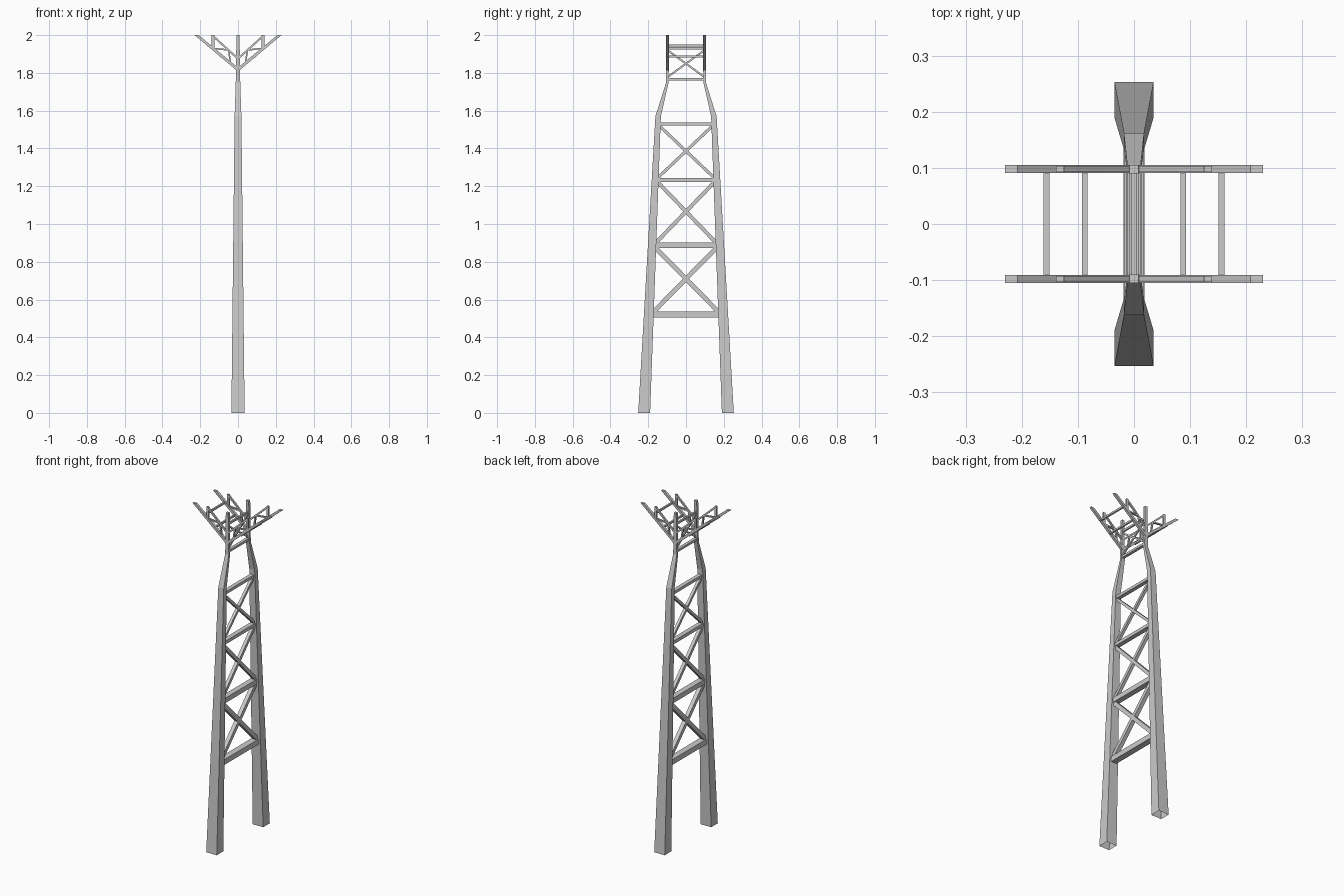
import bpy, bmesh
from mathutils import Vector

cube = bpy.data.objects.get("Cube")
if cube:
    bpy.data.objects.remove(cube, do_unlink=True)

steel = bpy.data.materials.new("grey_steel")
steel.use_nodes = True
grey = (0.6, 0.6, 0.6, 1)
steel.diffuse_color = grey
steel.node_tree.nodes["Principled BSDF"].inputs["Base Color"].default_value = grey


def loft(name, rings, open_start=False):
    """Skin matching rings of points, capping the ends."""
    bm = bmesh.new()
    loops = [[bm.verts.new(p) for p in ring] for ring in rings]
    n = len(loops[0])
    for a, b in zip(loops, loops[1:]):
        for i in range(n):
            j = (i + 1) % n
            bm.faces.new((a[i], a[j], b[j], b[i]))
    bm.faces.new(loops[-1])
    cap = bm.faces.new(loops[0])
    bmesh.ops.recalc_face_normals(bm, faces=bm.faces)
    if open_start:
        bmesh.ops.delete(bm, geom=[cap], context='FACES_ONLY')
    mesh = bpy.data.meshes.new(name)
    bm.to_mesh(mesh)
    bm.free()
    mesh.materials.append(steel)
    obj = bpy.data.objects.new(name, mesh)
    bpy.context.collection.objects.link(obj)
    return obj


def beam(name, start, end, side, width, thick):
    """Rectangular bar; width runs along side, thick across it."""
    start, end = Vector(start), Vector(end)
    side = Vector(side)
    across = (end - start).cross(side).normalized() * thick / 2
    side = side * width / 2
    offsets = (side + across, across - side, -side - across, side - across)
    return loft(name, [[p + o for o in offsets] for p in (start, end)])


X, Y = (1, 0, 0), (0, 1, 0)

# Legs: height, inner y, outer y, half width in x
LEG = [(0, 0.19, 0.253, 0.035), (1.57, 0.133, 0.162, 0.018),
       (1.75, 0.092, 0.105, 0.012), (2.0, 0.090, 0.105, 0.008)]


def leg_y(z):
    """Inside face of the leg, pushed slightly into it."""
    for a, b in zip(LEG, LEG[1:]):
        if z <= b[0]:
            t = (z - a[0]) / (b[0] - a[0])
            return a[1] + (b[1] - a[1]) * t + 0.004
    return LEG[-1][1]


for s, label in ((-1, "front"), (1, "back")):
    rings = [[(-w, s * i, z), (w, s * i, z), (w, s * o, z), (-w, s * o, z)]
             for z, i, o, w in LEG]
    loft(label + "_leg", rings, open_start=True)

# Crossbars: height, bar height, depth in x
BARS = [(0.52, 0.032, 0.038), (0.887, 0.030, 0.034), (1.233, 0.02, 0.028),
        (1.53, 0.017, 0.024), (1.767, 0.014, 0.018), (1.93, 0.012, 0.010)]
for z, h, d in BARS:
    y = leg_y(z)
    beam("crossbar", (0, -y, z), (0, y, z), X, d, h)

# Diagonal bracing between neighbouring crossbars, none at the shoulder
for k, thick in ((0, 0.024), (1, 0.02), (2, 0.016), (4, 0.010)):
    low, high = BARS[k][0] + 0.012, BARS[k + 1][0] - 0.012
    for s in (-1, 1):
        beam("diagonal_brace", (0, -s * leg_y(low), low),
             (0, s * leg_y(high), high), X, BARS[k + 1][2] * 0.7, thick)

# Raised side arms with their small trusses
ARM_Y = 0.098
for sx, side in ((-1, "right"), (1, "left")):
    for sy in (-1, 1):
        y = sy * ARM_Y
        profile = [(0, 1.807), (0.23, 2.0), (0.208, 2.0), (0, 1.828)]
        loft(side + "_arm", [[(sx * px, y + e, pz) for px, pz in profile]
                             for e in (-0.0075, 0.0075)])
        truss = [((0.132, 1.925), (0.132, 2.0), 0.014),
                 ((0.132, 1.995), (0.052, 1.922), 0.010),
                 ((0.052, 1.922), (0, 1.875), 0.010),
                 ((0.132, 1.930), (0.050, 1.921), 0.008),
                 ((0.050, 1.921), (0.040, 1.855), 0.008)]
        for (x0, z0), (x1, z1), thick in truss:
            beam(side + "_arm_truss", (sx * x0, y, z0), (sx * x1, y, z1),
                 Y, 0.010, thick)
    # Ties joining the front and back arms
    for x, z in ((0.088, 1.886), (0.156, 1.944)):
        beam(side + "_arm_tie", (sx * x, -ARM_Y, z), (sx * x, ARM_Y, z),
             X, 0.010, 0.011)
